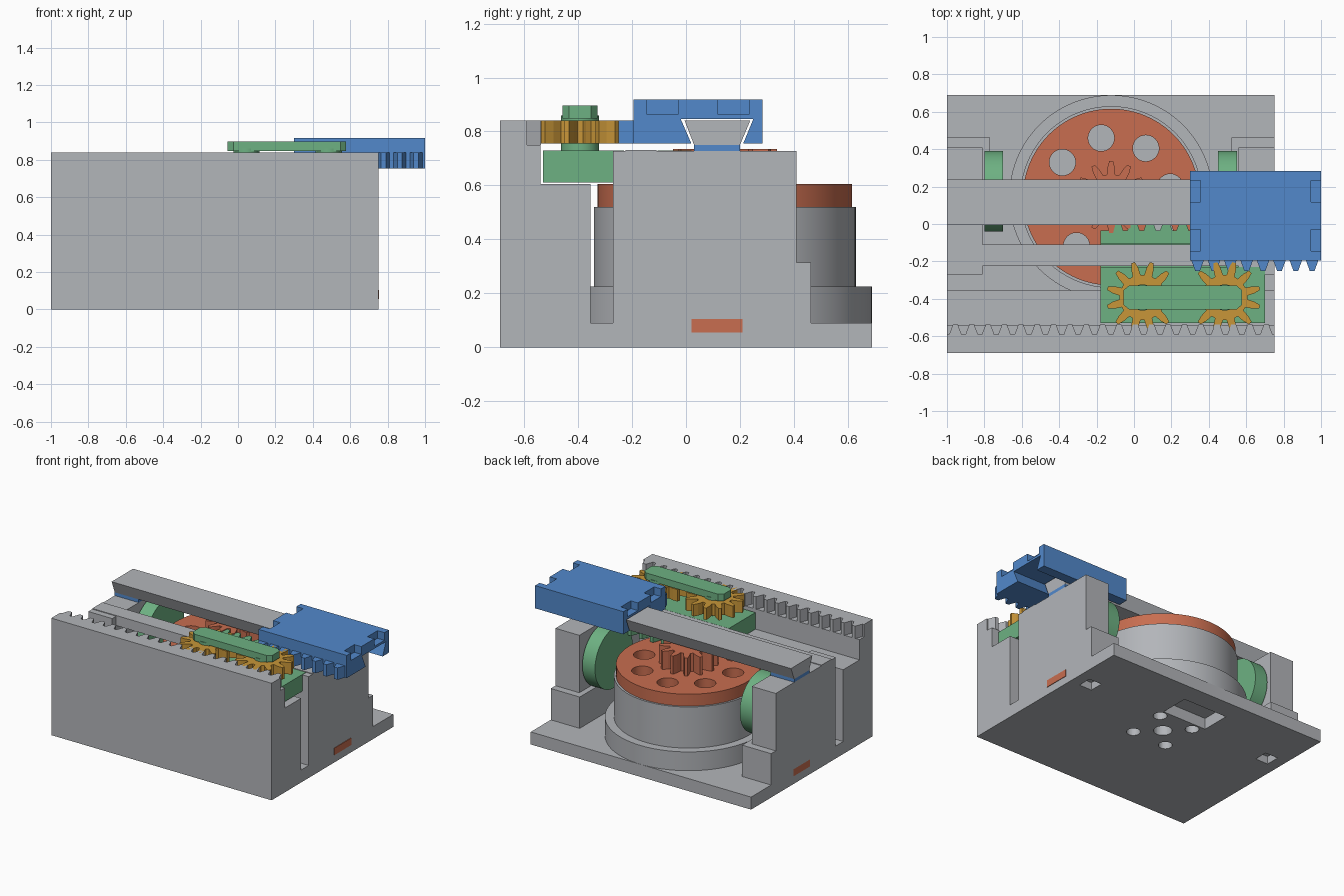
import bpy, bmesh
from math import sin, cos, pi, radians

if "Cube" in bpy.data.objects:
    bpy.data.objects.remove(bpy.data.objects["Cube"], do_unlink=True)


def material(name, rgb):
    m = bpy.data.materials.new(name)
    m.use_nodes = True
    m.diffuse_color = (*rgb, 1)
    m.node_tree.nodes["Principled BSDF"].inputs["Base Color"].default_value = (*rgb, 1)
    return m


GREY = material("grey", (0.45, 0.465, 0.49))
BLUE = material("blue", (0.085, 0.25, 0.6))
GREEN = material("green", (0.155, 0.44, 0.225))
ORANGE = material("orange", (0.58, 0.155, 0.08))
GOLD = material("gold", (0.58, 0.305, 0.04))


# ---- helpers ----
def solid(name, mat, parts, axis="z", smooth=False):
    """Extrude each (outline, low, high) along an axis into one object."""
    bm = bmesh.new()
    for pts, lo, hi in parts:
        rings = []
        for h in (lo, hi):
            rings.append([bm.verts.new((a, b, h) if axis == "z" else (h, a, b))
                          for a, b in pts])
        n = len(pts)
        bm.faces.new(rings[0])
        bm.faces.new(rings[1])
        for i in range(n):
            j = (i + 1) % n
            bm.faces.new((rings[0][i], rings[0][j], rings[1][j], rings[1][i]))
    bmesh.ops.recalc_face_normals(bm, faces=bm.faces)
    me = bpy.data.meshes.new(name)
    bm.to_mesh(me)
    bm.free()
    ob = bpy.data.objects.new(name, me)
    bpy.context.collection.objects.link(ob)
    if mat:
        me.materials.append(mat)
    if smooth:
        select(ob)
        bpy.ops.object.shade_smooth_by_angle(angle=radians(30))
    return ob


def select(ob):
    bpy.ops.object.select_all(action="DESELECT")
    bpy.context.view_layer.objects.active = ob
    ob.select_set(True)


def rect(x0, x1, y0, y1):
    return [(x0, y0), (x1, y0), (x1, y1), (x0, y1)]


def box(name, mat, x0, x1, y0, y1, z0, z1):
    return solid(name, mat, [(rect(x0, x1, y0, y1), z0, z1)])


def circle(cx, cy, r, n=64):
    return [(cx + r * cos(2 * pi * i / n), cy + r * sin(2 * pi * i / n)) for i in range(n)]


def gear(cx, cy, phase=0):
    tooth = ((-.34, .122), (-.23, .16), (-.1, .193), (.1, .193), (.23, .16), (.34, .122))
    pts = []
    for k in range(12):
        for f, r in tooth:
            a = 2 * pi * (k + f + phase) / 12
            pts.append((cx + r * cos(a), cy + r * sin(a)))
    return pts


PITCH = 0.0875


def rack(x0, x1, back, root, tip, first, count):
    pts = [(x0, back), (x0, root)]
    for k in range(count):
        c = first + k * PITCH
        pts += [(c - .033, root), (c - .013, tip), (c + .013, tip), (c + .033, root)]
    return pts + [(x1, root), (x1, back)]


def cut(ob, parts):
    cutter = solid("cutter", None, parts)
    cutter.hide_render = True
    mod = ob.modifiers.new("cut", "BOOLEAN")
    mod.operation, mod.solver, mod.object = "DIFFERENCE", "EXACT", cutter
    select(ob)
    bpy.ops.object.modifier_apply(modifier=mod.name)
    bpy.data.objects.remove(cutter, do_unlink=True)


L, R = -1.0, 0.75
MX, MY = -0.122, 0.144     # motor axis

# ---- base plate with underside holes ----
base = box("base_plate", GREY, L, R, -.69, .69, 0, .09)
holes = [(circle(MX, MY, .06, 32), -.1, .2),
         (rect(-.32, .03, .335, .545), -.1, .2),
         (rect(.57, .67, .25, .35), -.1, .055),
         (rect(-.92, -.82, .25, .35), -.1, .055)]
for sx in (-1, 1):
    for sy in (-1, 1):
        holes.append((circle(MX + sx * .135, MY + sy * .135, .045, 32), -.1, .2))
cut(base, holes)

# ---- front wall: stepped body and fixed rack along the top ----
solid("front_wall", GREY,
      [([(-.69, .09), (-.355, .09), (-.355, .605), (-.54, .605), (-.54, .75), (-.69, .75)], L, R)],
      axis="x")
solid("fixed_rack", GREY,
      [(rack(L, R, -.69, -.59, -.537, -.955, 20), .75, .84)])

# ---- end towers, mirrored about the middle of the base ----
for side, out, s in (("left", R, -1), ("right", L, 1)):
    def span(a, b):
        return sorted((out + s * a, out + s * b))
    box(side + "_tower", GREY, *span(0, .19), -.27, .41, .09, .727)
    box(side + "_tower_foot", GREY, *span(0, .23), .0, .463, .09, .315)
    box(side + "_rail_pad", BLUE, *span(0, .19), .03, .2, .727, .75)
    box(side + "_lower_key", ORANGE, *span(0 if s > 0 else -.004, .1), .02, .21, .055, .105)
    lo, hi = span(.2, .3)
    solid(side + "_roller", GREEN, [(circle(.175, .505, .215), lo, hi)], axis="x", smooth=True)

# ---- guide beam and dovetail rail between the towers ----
box("guide_beam", GREY, L, R, -.225, -.11, .66, .732)
solid("dovetail_rail", GREY,
      [([(.03, .75), (.2, .75), (.238, .84), (-.005, .84)], L, R)], axis="x")

# ---- motor, wheel and pinion ----
solid("motor_flange", GREY, [(circle(MX, MY, .545, 96), .08, .225)], smooth=True)
solid("motor_body", GREY, [(circle(MX, MY, .486, 96), .2, .52)], smooth=True)
wheel = solid("motor_wheel", ORANGE, [(circle(MX, MY, .472, 96), .52, .605)])
ring = []
for k in range(8):
    a = radians(9.6 + 45 * k)
    ring.append((circle(MX + .32 * cos(a), MY + .32 * sin(a), .07, 32), .5, .7))
cut(wheel, ring)
select(wheel)
bpy.ops.object.shade_smooth_by_angle(angle=radians(30))
solid("pinion", ORANGE, [(gear(MX, MY), .6, .735)])

# ---- carriage: block, bridge under the beam, driven rack ----
CL, CR = -.18, .7
box("carriage_block", GREEN, CL, CR, -.53, -.23, .61, .73)
box("carriage_bridge", GREEN, CL, CR, -.23, -.105, .61, .658)
solid("carriage_rack", GREEN, [(rack(CL, CR, -.105, -.035, .02, -.09, 9), .61, .73)])

# ---- planet gears, axles and link bar ----
GY = -.393
gears = (.045, .485)
for name, x in zip(("right", "left"), gears):
    solid(name + "_gear", GOLD, [(gear(x, GY, .5), .755, .84)])
    solid(name + "_axle", GREEN, [(circle(x, GY, .07, 48), .72, .86)], smooth=True)
x0, x1, c = -.055, .577, .03
bar = [(x0 + c, GY - .065), (x1 - c, GY - .065), (x1, GY - .04), (x1, GY + .04),
       (x1 - c, GY + .065), (x0 + c, GY + .065), (x0, GY + .04), (x0, GY - .04)]
solid("link_bar", GREEN, [(bar, .848, .897)])

# ---- slider with dovetail slot, end notches and rack ----
slider = solid("slider", BLUE,
               [([(-.195, .755), (.02, .755), (-.02, .847), (.25, .847), (.212, .755),
                  (.283, .755), (.283, .918), (-.195, .918)], .3, 1)], axis="x")
notches = []
for a, b in ((.28, .355), (.945, 1.02)):
    for y in (-.145, .118):
        notches.append((rect(a, b, y, y + .115), .863, 1))
cut(slider, notches)
solid("slider_rack", BLUE, [(rack(.3, 1, -.18, -.195, -.25, .34, 8), .755, .84)])
